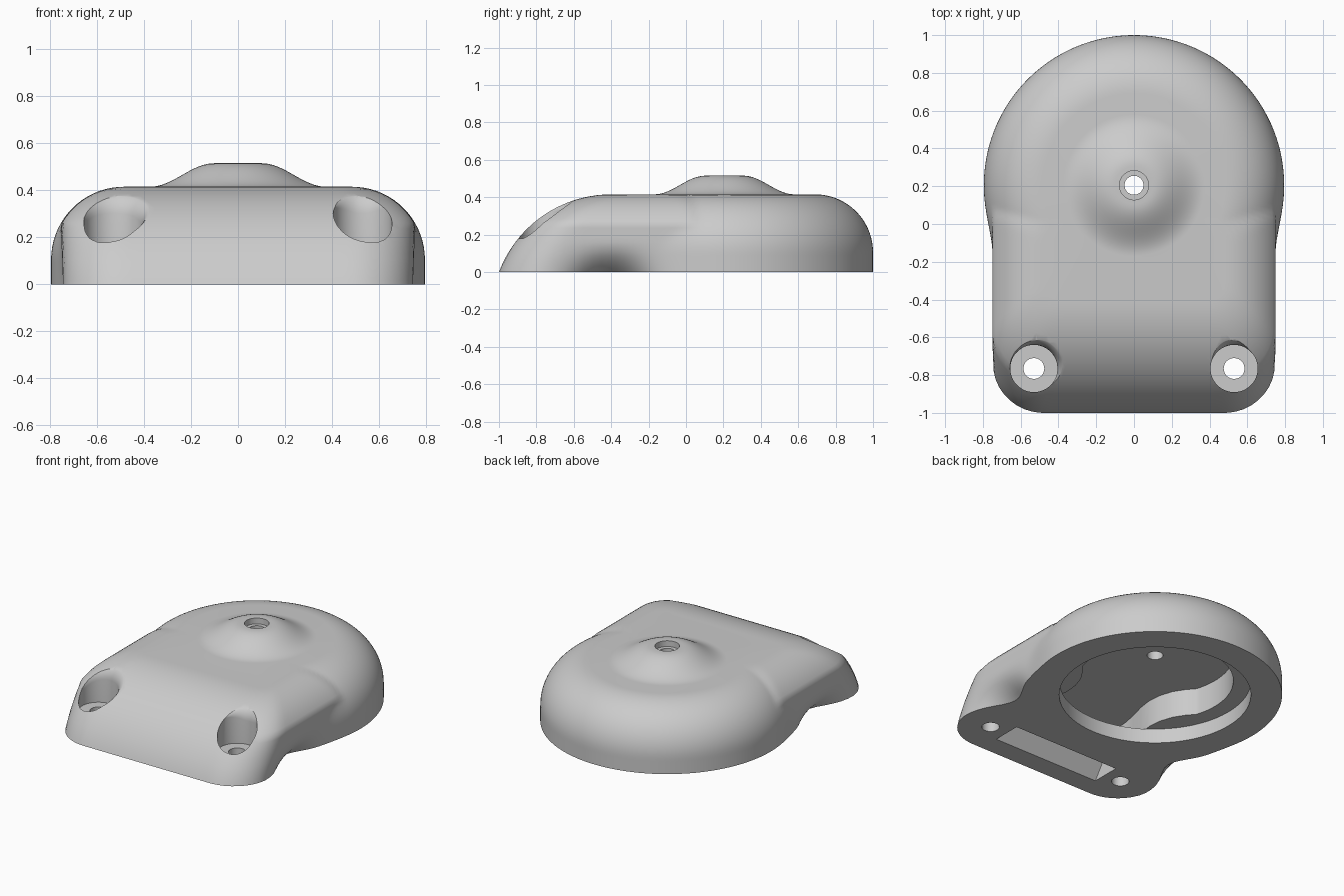
import bpy, bmesh, math

cube = bpy.data.objects.get("Cube")
if cube:
    bpy.data.objects.remove(cube, do_unlink=True)

HUB_Y = 0.205       # centre of the round end
HUB_R = 0.795       # its radius
TOP = 0.415         # height of the flat top
FILLET = 0.31       # rounding of the upper edge
SEGS = 192

grey = bpy.data.materials.new("plain_grey")
grey.use_nodes = True
GREY = (0.6, 0.6, 0.6, 1)
grey.diffuse_color = GREY
grey.node_tree.nodes["Principled BSDF"].inputs["Base Color"].default_value = GREY


def mesh_from_rings(name, rings):
    """Loft closed rings of points and cap both ends."""
    bm = bmesh.new()
    loops = [[bm.verts.new(p) for p in ring] for ring in rings]
    n = len(loops[0])
    for low, high in zip(loops, loops[1:]):
        for i in range(n):
            j = (i + 1) % n
            bm.faces.new((low[i], low[j], high[j], high[i]))
    bm.faces.new(loops[0][::-1])
    bm.faces.new(loops[-1])
    bmesh.ops.recalc_face_normals(bm, faces=bm.faces)
    mesh = bpy.data.meshes.new(name)
    bm.to_mesh(mesh)
    bm.free()
    mesh.materials.append(grey)
    obj = bpy.data.objects.new(name, mesh)
    bpy.context.collection.objects.link(obj)
    return obj


def circle(x, y, z, r, n=SEGS):
    return [(x + r * math.cos(2 * math.pi * i / n),
             y + r * math.sin(2 * math.pi * i / n), z) for i in range(n)]


def revolve(name, x, y, profile, n=64):
    return mesh_from_rings(name, [circle(x, y, z, r, n) for r, z in profile])


def prism(name, outline, z0, z1):
    return mesh_from_rings(name, [[(x, y, z) for x, y in outline] for z in (z0, z1)])


# Body outline at one height: round end blended with a rounded front slab
def outline_distance(x, y, z, inset):
    hub = math.hypot(x, y - HUB_Y) - (HUB_R - inset)
    front = -0.4 - math.sqrt(max(0.0, 0.641 ** 2 - (z + 0.226) ** 2))
    back = 0.3 - inset
    corner = 0.27 - 0.6 * inset
    half = min(0.75, HUB_R - 0.003 - inset)
    qx = abs(x) - half + corner
    qy = abs(y - (front + back) / 2) - (back - front) / 2 + corner
    slab = math.hypot(max(qx, 0), max(qy, 0)) + min(max(qx, qy), 0) - corner
    k = 0.04 * max(0.1, 1 - inset / 0.06)
    h = max(k - abs(hub - slab), 0) / k
    return min(hub, slab) - h * h * k / 4


def scoop(x, y, z):
    """Hollow under the lower side behind each front corner."""
    fade = max(0, 1 - z / 0.17) ** 2
    depth = 0.125 * math.exp(-((y + 0.41) / 0.18) ** 2) * fade
    if abs(x) < 0.55:
        depth = 0
    return (x - math.copysign(depth, x), y, z)


def body_ring(z, inset):
    ring = []
    for i in range(SEGS):
        a = 2 * math.pi * i / SEGS
        lo, hi = 0.0, 1.6
        for _ in range(26):
            r = (lo + hi) / 2
            d = outline_distance(r * math.cos(a), HUB_Y + r * math.sin(a), z, inset)
            lo, hi = (r, hi) if d < 0 else (lo, r)
        ring.append(scoop(lo * math.cos(a), HUB_Y + lo * math.sin(a), z))
    return ring


# Outer shell: sides, rounded edge, then the central boss
rings = [body_ring(0.0175 * i, 0) for i in range(6)]
for i in range(19):
    a = math.pi / 2 * i / 18
    rings.append(body_ring(TOP - FILLET + FILLET * math.sin(a), FILLET * (1 - math.cos(a))))
for i in range(17):
    t = i / 16
    rings.append(circle(0, HUB_Y, TOP + 0.05 * (1 - math.cos(math.pi * t)), 0.375 - 0.275 * t))
body = mesh_from_rings("cover_body", rings)


# Screw hole with a flat seat; the rim is rounded on its upper, inner side
def screw_hole(x0, y0):
    n = 64
    ring_list = [circle(x0, y0, z, r, n) for r, z in ((0.055, -0.1), (0.055, 0.14), (0.125, 0.14))]
    rim = []
    for step in range(8):
        a = math.pi / 2 * step / 7
        ring = []
        for i in range(n):
            b = 2 * math.pi * i / n
            inward = -math.copysign(math.cos(b), x0)
            w = min(1, max(0, 0.3 + 0.8 * math.sin(b) + 0.5 * inward))
            r = 0.125 + 0.05 * w * (1 - math.cos(a))
            x, y = x0 + math.copysign(r * inward, -x0) * (1 if inward >= 0 else -1), y0 + r * math.sin(b)
            x = x0 + r * math.cos(b)
            slope = math.sqrt(0.641 ** 2 - (y + 0.4) ** 2) - 0.226
            ring.append((x, y, slope + 0.004 - 0.07 * (1 - math.sin(a)) * max(w, 0.05)))
        rim.append(ring)
    top = [(x, y, 0.6) for x, y, _ in rim[-1]]
    return mesh_from_rings("screw_hole", ring_list + rim + [top])


# Underside: shallow round recess
cutters = [revolve("round_recess", 0, HUB_Y, [(0.6, -0.1), (0.6, 0.1)], 128)]

# Deeper chamber: round end with a waisted passage to the front
side = [(0.4, -0.67), (0.4, -0.57), (0.38, -0.46), (0.35, -0.35), (0.337, -0.25),
        (0.345, -0.16), (0.375, -0.07), (0.42, 0.0)]
for i in range(33):
    a = math.radians(-18 + 108 * i / 32)
    side.append((0.49 * math.cos(a), HUB_Y + 0.49 * math.sin(a)))
mirrored = [(-x, y) for x, y in reversed(side[:-1])]
cutters.append(prism("inner_chamber", side + mirrored, 0.098, 0.285))

# Front slot with a sloping wall
slot = [(-0.893, -0.05), (-0.66, 0.29), (-0.66, -0.05)]
cutters.append(mesh_from_rings("front_slot", [[(x, y, z) for y, z in slot] for x in (-0.405, 0.405)]))

# Top hole with a wider seat, and the two front screw holes
cutters.append(revolve("top_hole", 0, HUB_Y,
                       [(0.05, 0.2), (0.05, 0.475), (0.077, 0.475), (0.077, 0.6)]))
for sx in (-1, 1):
    cutters.append(screw_hole(sx * 0.53, -0.765))

# Cut everything out of the shell
bpy.context.view_layer.objects.active = body
for cutter in cutters:
    cutter.hide_render = True
    mod = body.modifiers.new(cutter.name, "BOOLEAN")
    mod.operation = "DIFFERENCE"
    mod.solver = "EXACT"
    mod.object = cutter
    bpy.ops.object.modifier_apply(modifier=mod.name)
    bpy.data.objects.remove(cutter, do_unlink=True)

bpy.ops.object.select_all(action="DESELECT")
body.select_set(True)
bpy.ops.object.shade_smooth_by_angle(angle=math.radians(32))
